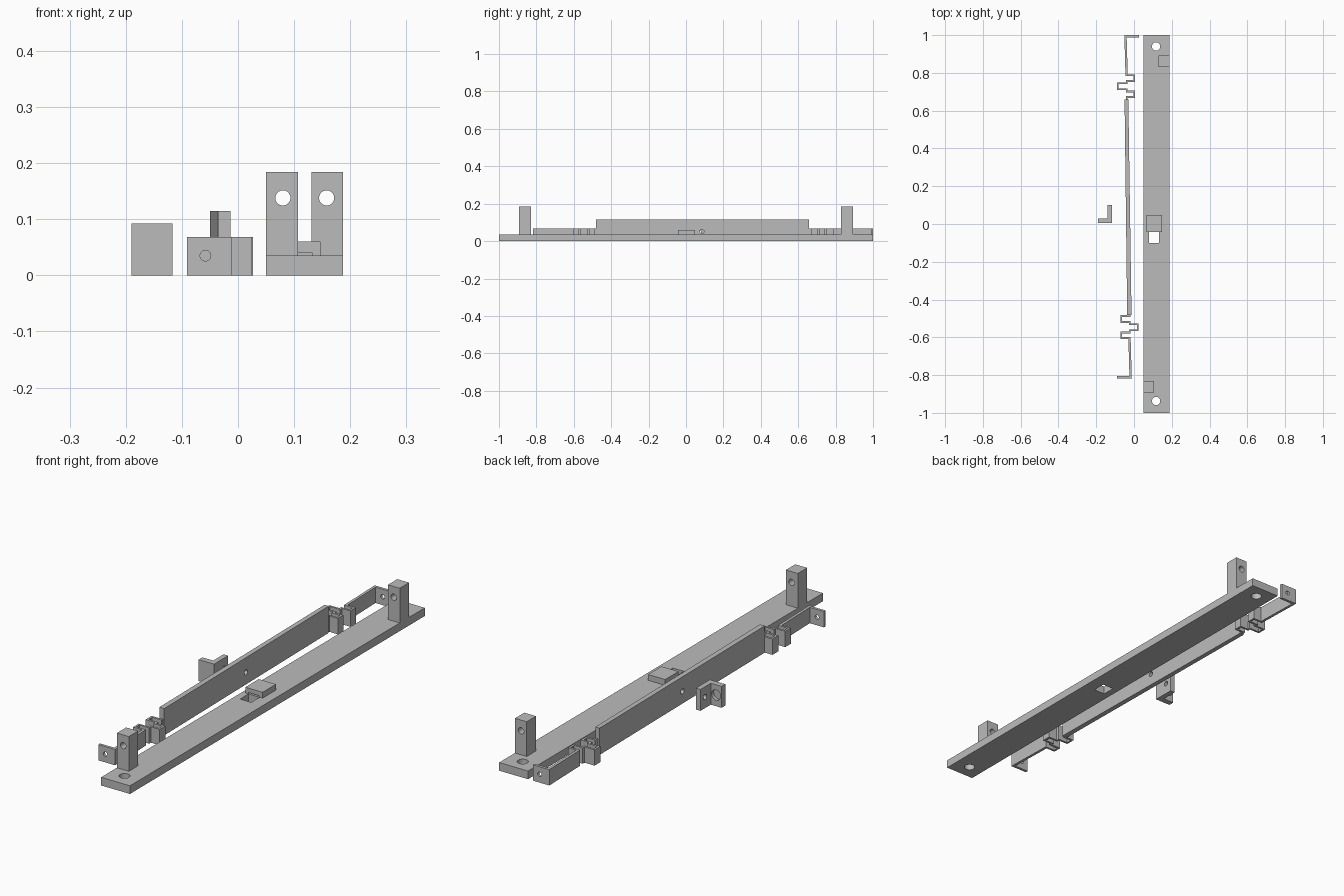
import bpy, bmesh, math
from mathutils import Vector

if "Cube" in bpy.data.objects:
    bpy.data.objects.remove(bpy.data.objects["Cube"])

grey = bpy.data.materials.new("plain grey")
grey.diffuse_color = (0.5, 0.5, 0.5, 1)
grey.use_nodes = True
grey.node_tree.nodes["Principled BSDF"].inputs["Base Color"].default_value = grey.diffuse_color


def prism(name, outline, z0, z1):
    """Extrude a counter-clockwise or clockwise xy outline from z0 to z1."""
    bm = bmesh.new()
    face = bm.faces.new([bm.verts.new((x, y, z0)) for x, y in outline])
    ext = bmesh.ops.extrude_face_region(bm, geom=[face])["geom"]
    top = [v for v in ext if isinstance(v, bmesh.types.BMVert)]
    bmesh.ops.translate(bm, verts=top, vec=(0, 0, z1 - z0))
    bmesh.ops.recalc_face_normals(bm, faces=bm.faces)
    mesh = bpy.data.meshes.new(name)
    bm.to_mesh(mesh)
    bm.free()
    ob = bpy.data.objects.new(name, mesh)
    bpy.context.collection.objects.link(ob)
    ob.data.materials.append(grey)
    return ob


def box(name, x0, x1, y0, y1, z0, z1):
    return prism(name, [(x0, y0), (x1, y0), (x1, y1), (x0, y1)], z0, z1)


def ribbon(name, path, t, z1):
    """Upright strip of thickness t following an xy centre line."""
    pts = [Vector(p) for p in path]
    dirs = [(b - a).normalized() for a, b in zip(pts, pts[1:])]
    norms = [Vector((-d.y, d.x)) for d in dirs]
    left, right = [], []
    for i, p in enumerate(pts):
        a, b = norms[max(i - 1, 0)], norms[min(i, len(norms) - 1)]
        off = (a + b) / (1 + a.dot(b)) * t / 2
        left.append(p + off)
        right.append(p - off)
    return prism(name, left + right[::-1], 0, z1)


def cut(ob, cutter):
    mod = ob.modifiers.new("cut", 'BOOLEAN')
    mod.operation = 'DIFFERENCE'
    mod.solver = 'EXACT'
    mod.object = cutter
    bpy.context.view_layer.objects.active = ob
    bpy.ops.object.modifier_apply(modifier=mod.name)
    bpy.data.objects.remove(cutter, do_unlink=True)


def drill(ob, centre, r, axis, depth=0.1):
    rot = {'x': (0, math.pi / 2, 0), 'y': (math.pi / 2, 0, 0), 'z': (0, 0, 0)}[axis]
    bpy.ops.mesh.primitive_cylinder_add(vertices=32, radius=r, depth=depth,
                                        location=centre, rotation=rot)
    cut(ob, bpy.context.object)


# base plate with end holes and central slot
base = box("base_plate", 0.05, 0.187, -1, 1, 0, 0.035)
for y in (-0.937, 0.94):
    drill(base, (0.117, y, 0.02), 0.022, 'z')
cut(base, box("slot_cutter", 0.08, 0.133, -0.1, -0.043, -0.1, 0.1))

# raised catch behind the slot, with a shallow notch below
catch = box("catch_block", 0.065, 0.147, -0.043, 0.048, 0.035, 0.06)
cut(catch, box("notch_cutter", 0.08, 0.132, -0.1, 0.0, 0.03, 0.041))

# drilled posts at opposite corners
for name, x0, x1, y0, hx in (("front_post", 0.05, 0.107, -0.893, 0.08),
                             ("back_post", 0.131, 0.187, 0.83, 0.158)):
    post = box(name, x0, x1, y0, y0 + 0.063, 0.035, 0.184)
    drill(post, (hx, y0 + 0.03, 0.138), 0.0135, 'y', 0.2)

# tall slightly skewed bar
bar = prism("tall_bar", [(-0.036, -0.482), (-0.013, -0.482),
                         (-0.03, 0.658), (-0.05, 0.658)], 0, 0.115)
drill(bar, (-0.032, 0.085, 0.052), 0.011, 'x', 0.2)

# thin folded springs at both ends of the bar
H = 0.068
ribbon("back_spring", [(-0.038, 0.655), (-0.038, 0.672), (0.002, 0.672), (0.002, 0.701),
                       (-0.038, 0.701), (-0.038, 0.713), (-0.086, 0.713), (-0.086, 0.745),
                       (-0.038, 0.745), (-0.038, 0.757), (0.002, 0.757), (0.002, 0.787),
                       (-0.045, 0.787)], 0.009, H)
ribbon("front_spring", [(-0.024, -0.478), (-0.024, -0.487), (-0.068, -0.487), (-0.068, -0.519),
                        (-0.022, -0.519), (-0.022, -0.531), (0.02, -0.531), (0.02, -0.562),
                        (-0.022, -0.562), (-0.022, -0.574), (-0.068, -0.574), (-0.068, -0.603),
                        (-0.018, -0.603)], 0.009, H)

# end arms with drilled tabs
arm = ribbon("back_arm", [(0.027, 0.994), (-0.045, 0.994), (-0.039, 0.783)], 0.012, H)
drill(arm, (-0.005, 0.994, 0.035), 0.0095, 'y')
arm = ribbon("front_arm", [(-0.024, -0.6), (-0.018, -0.811), (-0.091, -0.811)], 0.012, H)
drill(arm, (-0.058, -0.811, 0.035), 0.0095, 'y')

# separate corner bracket with a through hole and a blind round pocket
bracket = prism("corner_bracket", [(-0.19, 0.005), (-0.117, 0.005), (-0.117, 0.1),
                                   (-0.139, 0.1), (-0.139, 0.03), (-0.19, 0.03)], 0, 0.092)
drill(bracket, (-0.128, 0.07, 0.048), 0.011, 'x', 0.06)
drill(bracket, (-0.164, 0.03, 0.048), 0.022, 'y', 0.03)

# smooth hole walls, sharp edges
bpy.ops.object.select_all(action='DESELECT')
for ob in bpy.context.scene.objects:
    ob.select_set(True)
bpy.context.view_layer.objects.active = base
bpy.ops.object.shade_smooth_by_angle(angle=math.radians(30))
